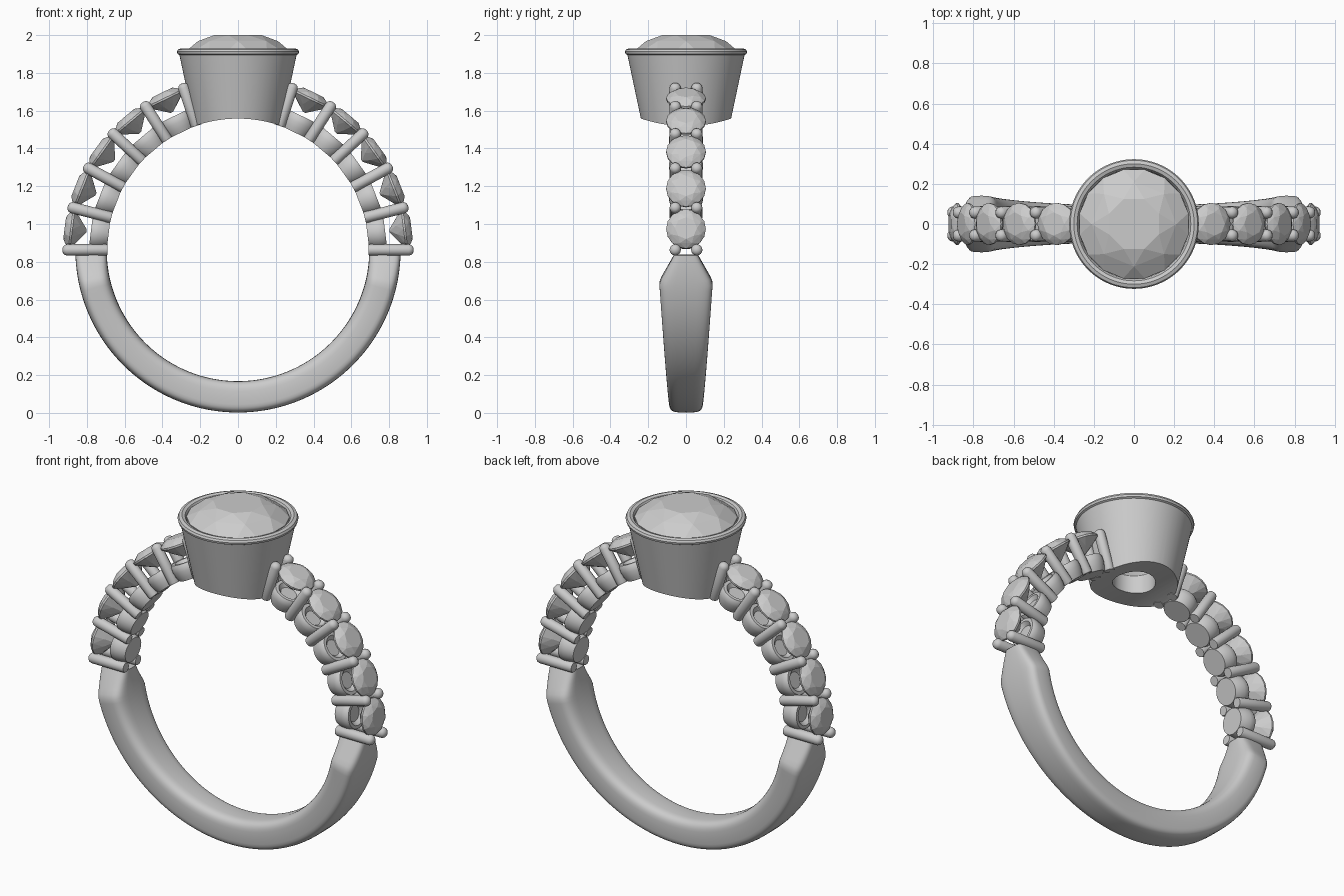
import bpy, bmesh
from math import sin, cos, pi, radians, copysign
from mathutils import Matrix, Vector

if "Cube" in bpy.data.objects:
    bpy.data.objects.remove(bpy.data.objects["Cube"])

CZ, R_IN, R_OUT = 0.863, 0.695, 0.861   # finger-hole centre height and radii


def finish(name, bm, smooth=None):
    bmesh.ops.recalc_face_normals(bm, faces=bm.faces)
    me = bpy.data.meshes.new(name)
    bm.to_mesh(me)
    bm.free()
    ob = bpy.data.objects.new(name, me)
    bpy.context.collection.objects.link(ob)
    bpy.ops.object.select_all(action='DESELECT')
    bpy.context.view_layer.objects.active = ob
    ob.select_set(True)
    if smooth:
        bpy.ops.object.shade_smooth_by_angle(angle=radians(smooth))
    return ob


def skin(bm, rings, closed_section=True):
    """Bridge successive rings of vertices with quads."""
    for a, b in zip(rings, rings[1:]):
        for i in range(len(a)):
            j = (i + 1) % len(a)
            bm.faces.new((a[i], a[j], b[j], b[i]))


def lathe(bm, profile, segs, mat, ring=False):
    """Revolve (radius, height) points; ring=True closes the profile, else the ends are capped."""
    rings = [[bm.verts.new(mat @ Vector((r * cos(2 * pi * i / segs), r * sin(2 * pi * i / segs), h)))
              for i in range(segs)] for r, h in profile]
    skin(bm, rings + rings[:1] if ring else rings)
    if not ring:
        bm.faces.new(rings[0])
        bm.faces.new(rings[-1])


def gem(bm, rings, mat):
    """Faceted stone: convex hull of (count, radius, height, turn in steps) rings."""
    vs = [bm.verts.new(mat @ Vector((r * cos(2 * pi * (i + t) / n), r * sin(2 * pi * (i + t) / n), h)))
          for n, r, h, t in rings for i in range(n)]
    bmesh.ops.convex_hull(bm, input=vs)


def radial(deg, y=0.0):
    """Frame whose local z points outward from the finger hole at an angle."""
    return Matrix.Translation((0, y, CZ)) @ Matrix.Rotation(radians(90 - deg), 4, 'Y')


# Shank: rounded section swept around the lower half, widest below the shoulders
bm = bmesh.new()
rings = []
STEPS, SEC = 96, 36
for k in range(STEPS + 1):
    a = radians(-2 - 176 * k / STEPS)
    z = CZ + R_OUT * sin(a)
    w = 0.09 + 0.051 * min(1, max(0, z) / 0.66) ** 0.85
    w = min(w, 0.062 + (0.838 - z) * 0.5)
    ring = []
    for i in range(SEC):
        t = 2 * pi * i / SEC
        c, s = cos(t), sin(t)
        y = w * copysign(abs(s) ** 0.5, s)
        n = 0.42 if c > 0 else 0.6
        r = (R_IN + R_OUT) / 2 + (R_OUT - R_IN) / 2 * copysign(abs(c) ** n, c)
        ring.append(bm.verts.new((r * cos(a), y, CZ + r * sin(a))))
    rings.append(ring)
skin(bm, rings)
bm.faces.new(rings[0])
bm.faces.new(rings[-1])
finish("shank", bm, 35)

# Shoulders: five seats and stones with shared prong pairs, on both sides
STEP = 14.3
SEAT = [(0.074, 0.690), (0.084, 0.715), (0.090, 0.745), (0.090, 0.772), (0.082, 0.785),
        (0.064, 0.785), (0.045, 0.765)]
PRONG = [(0.027, 0.692), (0.030, 0.70), (0.030, 0.905), (0.026, 0.918), (0.016, 0.927), (0.004, 0.930)]
STONE = [(8, 0.058, 0.925, 0), (8, 0.084, 0.913, 0.5), (16, 0.105, 0.893, 0), (16, 0.105, 0.883, 0),
         (8, 0.060, 0.845, 0.5), (4, 0.008, 0.808, 0)]
for side in ("right", "left"):
    def ang(d):
        return d if side == "right" else 180 - d
    bm = bmesh.new()
    for k in range(5):
        lathe(bm, SEAT, 32, radial(ang(STEP * (k + 0.5))))
    finish(side + "_seats", bm, 35)
    bm = bmesh.new()
    for k in range(6):
        for y in (-0.057, 0.057):
            lathe(bm, PRONG, 16, radial(ang(STEP * k), y))
    finish(side + "_prongs", bm, 50)
    for k in range(5):
        bm = bmesh.new()
        gem(bm, STONE, radial(ang(STEP * (k + 0.5))))
        finish(f"{side}_stone_{k + 1}", bm)

# Bezel cup: tapered wall, rounded rim, open culet hole
bm = bmesh.new()
BEZEL = [(0.216, 1.45), (0.310, 1.895), (0.320, 1.900), (0.323, 1.912), (0.317, 1.924), (0.300, 1.930),
         (0.283, 1.924), (0.274, 1.910), (0.270, 1.880), (0.115, 1.66), (0.115, 1.45)]
lathe(bm, BEZEL, 96, Matrix(), ring=True)
bezel = finish("bezel", bm)

# Trim the underside of the bezel to the finger hole
bm = bmesh.new()
lathe(bm, [(R_IN, -0.6), (R_IN, 0.6)], 160, Matrix.Translation((0, 0, CZ)) @ Matrix.Rotation(pi / 2, 4, 'X'))
cutter = finish("finger_cutter", bm)
cutter.hide_render = True
mod = bezel.modifiers.new("finger_trim", 'BOOLEAN')
mod.operation, mod.solver, mod.object = 'DIFFERENCE', 'EXACT', cutter
bpy.context.view_layer.objects.active = bezel
bpy.ops.object.modifier_apply(modifier=mod.name)
bpy.data.objects.remove(cutter)
bpy.ops.object.select_all(action='DESELECT')
bezel.select_set(True)
bpy.ops.object.shade_smooth_by_angle(angle=radians(35))

# Centre stone
bm = bmesh.new()
gem(bm, [(8, 0.135, 2.0, 0.5), (8, 0.212, 1.968, 0), (16, 0.276, 1.918, 0.5), (16, 0.276, 1.900, 0.5),
         (8, 0.15, 1.79, 0), (4, 0.01, 1.68, 0)], Matrix())
finish("centre_stone", bm)
